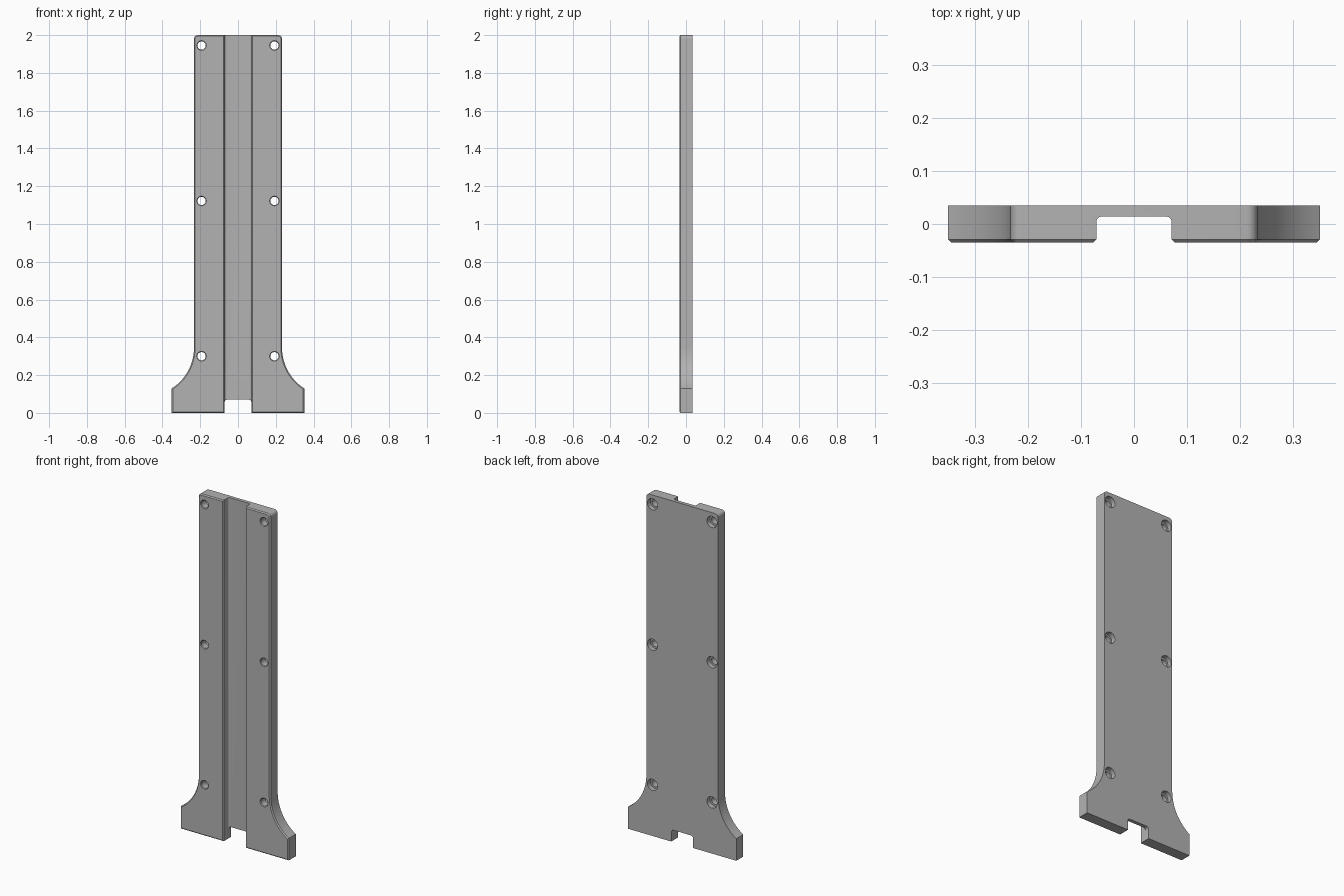
import bpy, bmesh
from math import sin, cos, pi, radians, acos

cube = bpy.data.objects.get("Cube")
if cube:
    bpy.data.objects.remove(cube, do_unlink=True)

HALF_T = 0.035       # half thickness
CHAMFER = 0.006
BODY_X, FOOT_X = 0.233, 0.351
SLOT_X, SLOT_Y = 0.071, 0.014

grey = bpy.data.materials.new("grey")
grey.use_nodes = True
colour = (0.45, 0.45, 0.45, 1)
grey.diffuse_color = colour
grey.node_tree.nodes["Principled BSDF"].inputs["Base Color"].default_value = colour


def arc(cx, cy, r, start, end, n):
    angles = [start + (end - start) * i / n for i in range(n + 1)]
    return [(cx + r * cos(a), cy + r * sin(a)) for a in angles]


def mirrored(half):
    """Close a right-hand half outline with its mirror image."""
    return half + [(-x, v) for x, v in reversed(half)]


def finish(name, bm):
    bmesh.ops.recalc_face_normals(bm, faces=bm.faces)
    mesh = bpy.data.meshes.new(name)
    bm.to_mesh(mesh)
    bm.free()
    mesh.materials.append(grey)
    obj = bpy.data.objects.new(name, mesh)
    bpy.context.collection.objects.link(obj)
    return obj


def loft(name, rings, bevel_first=0):
    """Skin equal-sized rings of 3D points and cap both ends."""
    bm = bmesh.new()
    loops = [[bm.verts.new(p) for p in ring] for ring in rings]
    for a, b in zip(loops, loops[1:]):
        for i in range(len(a)):
            j = (i + 1) % len(a)
            bm.faces.new((a[i], a[j], b[j], b[i]))
    first = bm.faces.new(loops[0])
    bm.faces.new(loops[-1])
    if bevel_first:
        bmesh.ops.recalc_face_normals(bm, faces=bm.faces)
        bmesh.ops.bevel(bm, geom=list(first.edges), offset=bevel_first,
                        segments=1, affect='EDGES')
    return finish(name, bm)


def prism_y(name, outline, y0, y1, bevel=0):
    return loft(name, [[(x, y, z) for x, z in outline] for y in (y0, y1)], bevel)


def cut(target, cutter):
    cutter.hide_render = True
    mod = target.modifiers.new("cut", 'BOOLEAN')
    mod.operation, mod.solver, mod.object = 'DIFFERENCE', 'EXACT', cutter
    bpy.context.view_layer.objects.active = target
    bpy.ops.object.modifier_apply(modifier=mod.name)
    bpy.data.objects.remove(cutter, do_unlink=True)


# Plate with flared foot and rounded top corners
R = 0.256
sweep = acos((R - (FOOT_X - BODY_X)) / R)
half = [(FOOT_X, 0)]
half += arc(BODY_X + R, 0.345, R, pi + sweep, pi, 16)
half += arc(BODY_X - 0.02, 1.98, 0.02, 0, pi / 2, 8)
plate = prism_y("mounting_plate", mirrored(half), -HALF_T, HALF_T, CHAMFER)

# Long front channel with rounded inner corners and a chamfered mouth
mouth = -HALF_T - 0.01
half = [(SLOT_X + CHAMFER + 0.01, mouth), (SLOT_X, -HALF_T + CHAMFER)]
half += arc(SLOT_X - 0.01, SLOT_Y - 0.01, 0.01, 0, pi / 2, 6)
profile = mirrored(half)
cut(plate, loft("channel_cutter", [[(x, y, z) for x, y in profile] for z in (-0.1, 2.1)]))

# Cable notch through the foot
half = [(SLOT_X, -0.1)] + arc(SLOT_X - 0.015, 0.055, 0.015, 0, pi / 2, 6)
cut(plate, prism_y("notch_cutter", mirrored(half), -0.1, 0.1))

# Screw holes: chamfered at the front, counterbored at the back
steps = [(-HALF_T - 0.01, 0.035), (-HALF_T + 0.004, 0.022), (0.008, 0.022),
         (0.008, 0.033), (HALF_T + 0.01, 0.033)]
for side in (-1, 1):
    for z in (0.3, 1.122, 1.945):
        rings = [[(side * 0.193 + x, y, z + v) for x, v in arc(0, 0, r, 0, 2 * pi, 32)[:-1]]
                 for y, r in steps]
        cut(plate, loft("hole_cutter", rings))

bpy.ops.object.select_all(action='DESELECT')
plate.select_set(True)
bpy.context.view_layer.objects.active = plate
bpy.ops.object.shade_smooth_by_angle(angle=radians(30))
